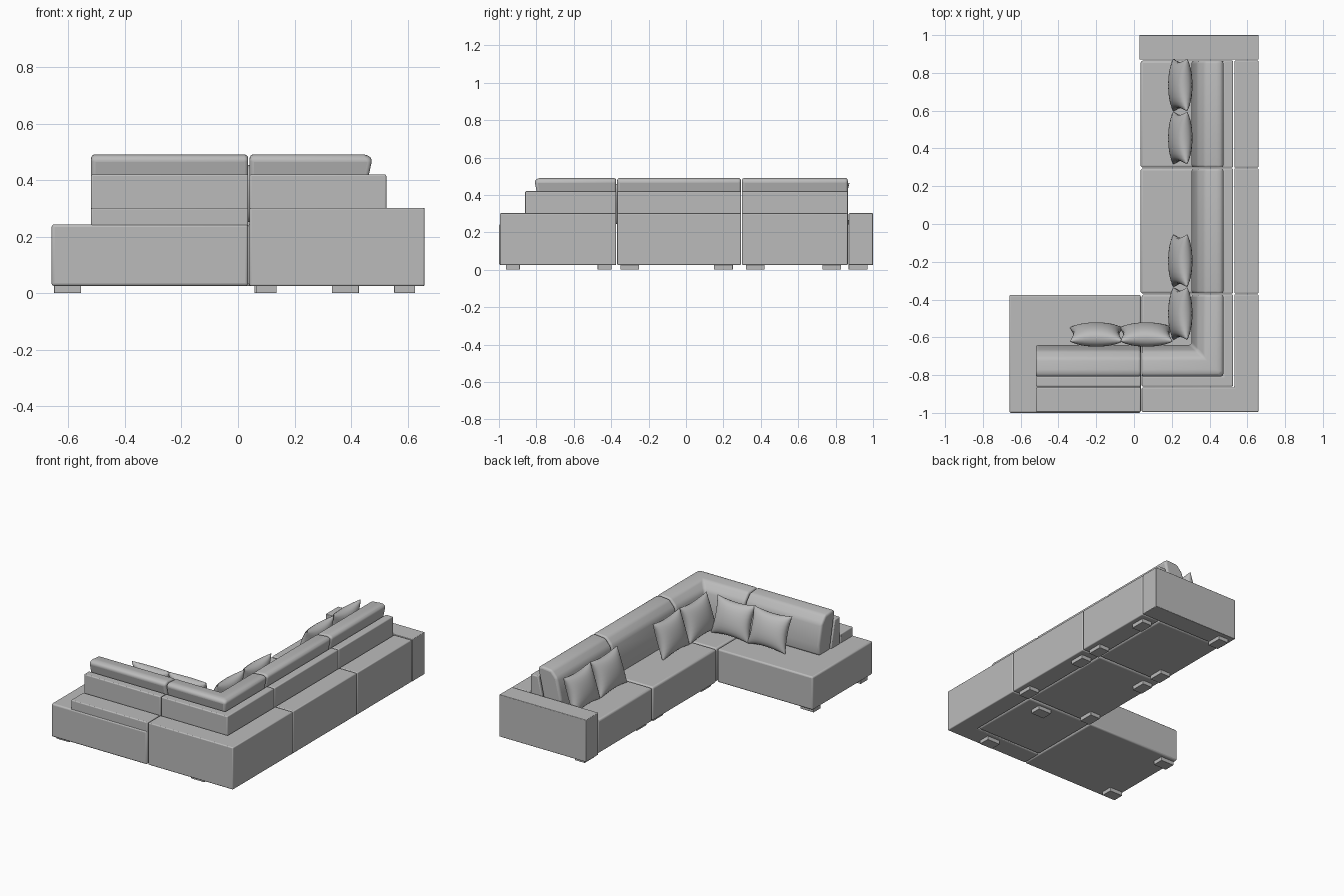
import bpy, bmesh, math
from mathutils import Matrix, Vector

if "Cube" in bpy.data.objects:
    bpy.data.objects.remove(bpy.data.objects["Cube"])

fabric = bpy.data.materials.new("grey_fabric")
fabric.diffuse_color = (0.5, 0.5, 0.5, 1)
fabric.use_nodes = True
fabric.node_tree.nodes["Principled BSDF"].inputs["Base Color"].default_value = fabric.diffuse_color


def finish(name, bm, bevel=0.0, segments=3, angle=40):
    bmesh.ops.recalc_face_normals(bm, faces=bm.faces)
    me = bpy.data.meshes.new(name)
    bm.to_mesh(me)
    bm.free()
    me.materials.append(fabric)
    ob = bpy.data.objects.new(name, me)
    bpy.context.collection.objects.link(ob)
    bpy.ops.object.select_all(action='DESELECT')
    ob.select_set(True)
    bpy.context.view_layer.objects.active = ob
    if bevel:
        mod = ob.modifiers.new("soft_edges", 'BEVEL')
        mod.width, mod.segments = bevel, segments
        mod.limit_method = 'ANGLE'
        mod.angle_limit = math.radians(25)
    bpy.ops.object.shade_smooth_by_angle(angle=math.radians(angle))
    return ob


def box(name, x0, x1, y0, y1, z0, z1, bevel=0.006):
    bm = bmesh.new()
    bmesh.ops.create_cube(bm, size=1)
    for v in bm.verts:
        v.co = ((x0 + x1) / 2 + v.co.x * (x1 - x0),
                (y0 + y1) / 2 + v.co.y * (y1 - y0),
                (z0 + z1) / 2 + v.co.z * (z1 - z0))
    return finish(name, bm, bevel)


def side(d):
    """Depth across the long run -> y on the short run (mirror at the corner)."""
    return -0.335 - d


def sweep(name, profile, path, bevel, segments=3):
    """Loft a (depth, z) profile through stations; each maps depth to (x, y)."""
    bm = bmesh.new()
    rings = [[bm.verts.new((*st(d), z)) for d, z in profile] for st in path]
    n = len(profile)
    for a, b in zip(rings, rings[1:]):
        for i in range(n):
            j = (i + 1) % n
            bm.faces.new((a[i], a[j], b[j], b[i]))
    bm.faces.new(rings[0])
    bm.faces.new(rings[-1])
    return finish(name, bm, bevel, segments, 60)


def long_at(y):
    return lambda d: (d, y)


def short_at(x):
    return lambda d: (x, side(d))


def mitre(d):
    return (d, side(d))


# Sections: outer ledge, sloped back panel, leaning back cushion
LEDGE = [(0.531, 0.025), (0.66, 0.025), (0.66, 0.302), (0.531, 0.302)]
CHAISE_LEDGE = [(0.531, 0.21), (0.66, 0.21), (0.66, 0.302), (0.531, 0.302)]
PANEL = [(0.43, 0.23), (0.525, 0.23), (0.525, 0.42), (0.472, 0.42)]
CUSHION = [(0.312, 0.24), (0.425, 0.24), (0.476, 0.478), (0.45, 0.492),
           (0.375, 0.485), (0.335, 0.44), (0.305, 0.31)]

# Modules as pairs of path stations
modules = {
    "end": [long_at(0.865), long_at(0.299)],
    "middle": [long_at(0.294), long_at(-0.368)],
    "corner": [long_at(-0.373), mitre, short_at(0.041)],
    "chaise": [short_at(0.036), short_at(-0.52)],
}
for label, path in modules.items():
    sweep(label + "_ledge", CHAISE_LEDGE if label == "chaise" else LEDGE, path, 0.006)
    sweep(label + "_back_panel", PANEL, path, 0.006)
    sweep(label + "_back_cushion", CUSHION, path, 0.02, 4)

# Seat blocks and the end arm
box("end_seat", 0.035, 0.525, 0.299, 0.865, 0.025, 0.245, 0.012)
box("middle_seat", 0.035, 0.525, -0.368, 0.294, 0.025, 0.245, 0.012)
box("corner_seat", 0.041, 0.525, side(0.525), -0.373, 0.025, 0.245, 0.012)
box("chaise_seat", -0.66, 0.036, -1.0, -0.375, 0.025, 0.243, 0.01)
box("end_arm", 0.028, 0.66, 0.87, 1.0, 0.025, 0.302, 0.004)

# Feet
feet = [(0.59, 0.78), (0.095, 0.92), (0.1, 0.37), (0.1, 0.2), (0.59, 0.37),
        (0.59, 0.2), (0.59, -0.3), (0.1, -0.3), (0.38, -0.435), (0.38, -0.925),
        (-0.603, -0.435), (-0.603, -0.925)]
for i, (x, y) in enumerate(feet):
    hx = 0.048 if abs(x) in (0.38, 0.603) else 0.037
    hy = 0.037 if abs(x) in (0.38, 0.603) else 0.05
    box(f"foot_{i + 1}", x - hx, x + hx, y - hy, y + hy, 0, 0.03, 0.002)


# Throw pillows: two puffed sheets sharing a pinched outline
def pillow(name, x, y, turn, n=14):
    bm = bmesh.new()
    place = (Matrix.Translation((x, y, 0.352)) @ Matrix.Rotation(turn, 4, 'Z')
             @ Matrix.Rotation(math.radians(18), 4, 'Y'))
    for s in (1, -1):
        grid = []
        for i in range(n + 1):
            u = -math.cos(math.pi * i / n)
            row = []
            for j in range(n + 1):
                v = -math.cos(math.pi * j / n)
                puff = 0.056 * ((1 - u * u) * (1 - v * v)) ** 0.45
                a = 0.14 * u * (1 - 0.13 * u * u * (1 - v * v))
                b = 0.118 * v * (1 - 0.13 * v * v * (1 - u * u))
                row.append(bm.verts.new(place @ Vector((s * puff, a, b))))
            grid.append(row)
        for i in range(n):
            for j in range(n):
                bm.faces.new((grid[i][j], grid[i + 1][j],
                              grid[i + 1][j + 1], grid[i][j + 1]))
    bmesh.ops.remove_doubles(bm, verts=bm.verts, dist=0.0002)
    finish(name, bm, angle=60)


for i, y in enumerate((0.735, 0.455, -0.195, -0.475)):
    pillow(f"long_side_pillow_{i + 1}", 0.245, y, 0)
for i, x in enumerate((-0.2, 0.065)):
    pillow(f"short_side_pillow_{i + 1}", x, -0.585, -math.pi / 2)
